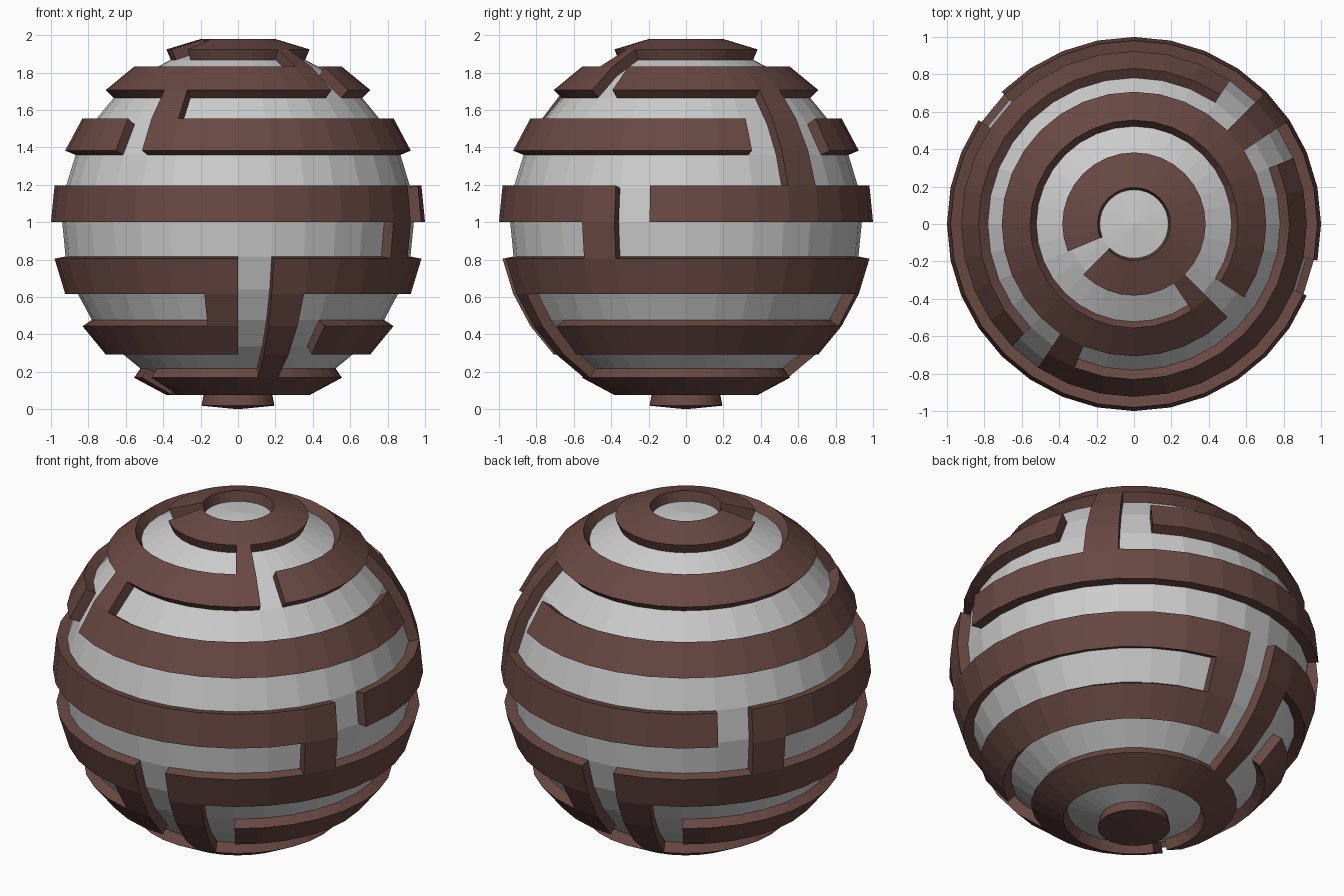
import bpy, bmesh
from math import sin, cos, pi

if "Cube" in bpy.data.objects:
    bpy.data.objects.remove(bpy.data.objects["Cube"])

SEG, ROWS = 32, 16
OUTER, INNER = 1.0, 0.94

# Odd rows are raised wall rings with gaps; even rows are sunken corridors with blockers
gaps = {1: [18, 19], 3: [28], 5: [2, 4, 20], 7: [12, 30],
        9: [8, 24], 11: [8, 10, 24, 26], 13: [18]}
blockers = {2: [27], 4: [3, 21], 6: [3], 8: [13, 29],
            10: [7, 9, 23, 25], 12: [9, 25]}


def is_wall(row, col):
    col %= SEG
    if row % 2:
        return col not in gaps.get(row, [])
    return col in blockers.get(row, [])


def material(name, color):
    m = bpy.data.materials.new(name)
    m.diffuse_color = color
    m.use_nodes = True
    m.node_tree.nodes["Principled BSDF"].inputs["Base Color"].default_value = m.diffuse_color
    return m


bm = bmesh.new()
cache = {}


def vert(i, j, radius):
    j = 0 if i in (0, ROWS) else j % SEG
    key = (i, j, radius)
    if key not in cache:
        t, p = pi * i / ROWS, 2 * pi * j / SEG
        cache[key] = bm.verts.new((radius * sin(t) * cos(p),
                                   radius * sin(t) * sin(p),
                                   1 + radius * cos(t)))
    return cache[key]


def face(points, mat):
    f = bm.faces.new(list(dict.fromkeys(points)))
    f.material_index = mat
    f.smooth = False


for i in range(ROWS):
    for j in range(SEG):
        corners = [(i + 1, j), (i + 1, j + 1), (i, j + 1), (i, j)]
        wall = is_wall(i, j)
        # Wall top or corridor floor
        face([vert(a, b, OUTER if wall else INNER) for a, b in corners], 1 if wall else 0)
        if not wall:
            continue
        # Wall sides wherever the neighbouring cell is a corridor
        neighbours = [(i + 1, j), (i, j + 1), (i - 1, j), (i, j - 1)]
        for k, (r, c) in enumerate(neighbours):
            if 0 <= r < ROWS and not is_wall(r, c):
                a, b = corners[k], corners[(k + 1) % 4]
                face([vert(*a, OUTER), vert(*a, INNER),
                      vert(*b, INNER), vert(*b, OUTER)], 1)

mesh = bpy.data.meshes.new("maze_ball")
bm.to_mesh(mesh)
bm.free()
mesh.materials.append(material("floor_grey", (0.8, 0.8, 0.8, 1)))
mesh.materials.append(material("wall_brown", (0.14, 0.065, 0.055, 1)))
ball = bpy.data.objects.new("maze_ball", mesh)
bpy.context.collection.objects.link(ball)
